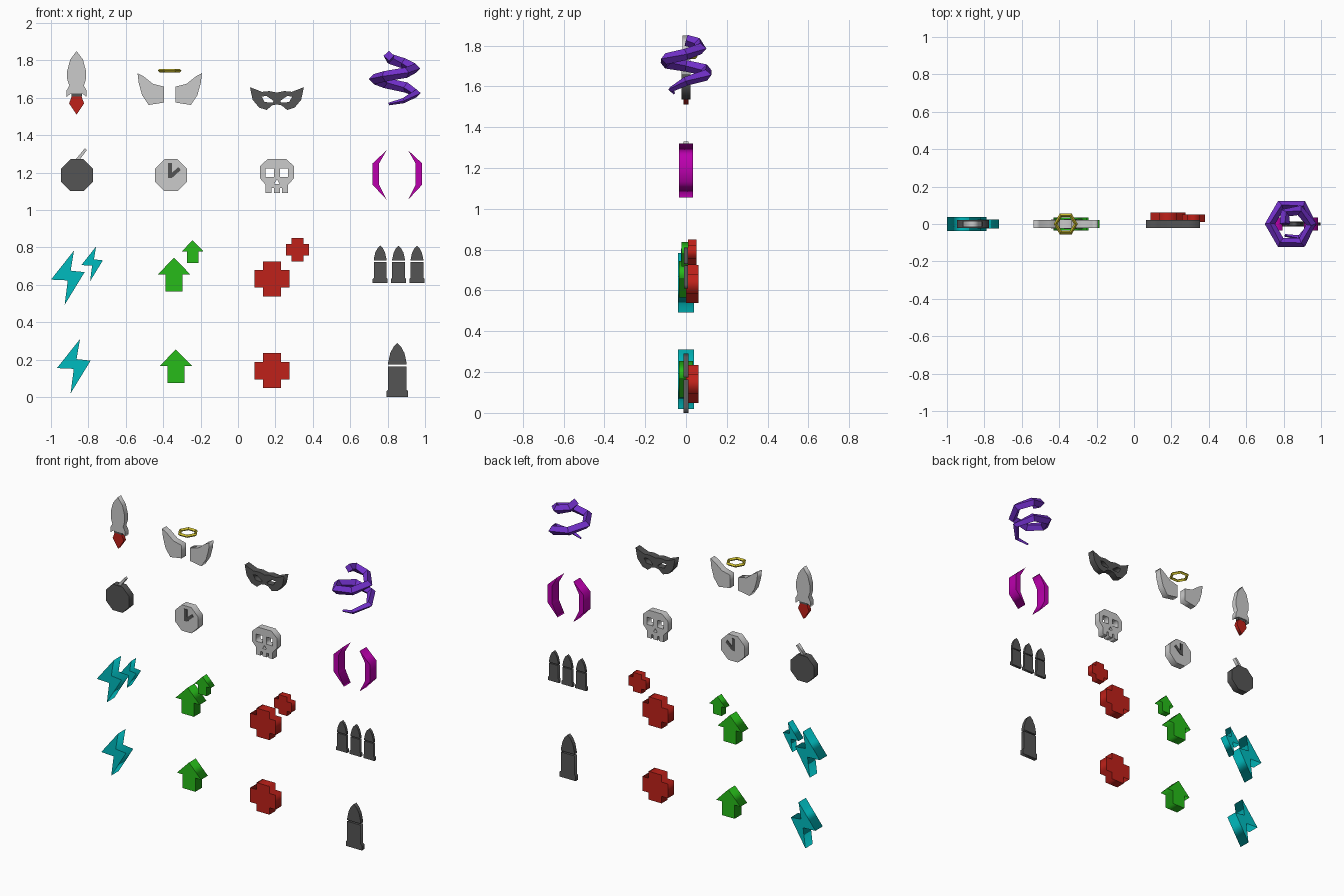
import bpy, math

if "Cube" in bpy.data.objects:
    bpy.data.objects.remove(bpy.data.objects["Cube"])

COL = {"teal": (0.0, 0.5, 0.52), "green": (0.02, 0.5, 0.01), "red": (0.52, 0.015, 0.01),
       "dark": (0.09, 0.09, 0.09), "purple": (0.17, 0.03, 0.6), "magenta": (0.5, 0.0, 0.42),
       "yellow": (0.65, 0.55, 0.03)}
MATS = {}
for key, c in COL.items():
    MATS[key] = bpy.data.materials.new(key)
    MATS[key].diffuse_color = (*c, 1)


def curve_object(name, curve, color):
    """Link a curve, colour it and turn it into a mesh."""
    ob = bpy.data.objects.new(name, curve)
    bpy.context.collection.objects.link(ob)
    if color:
        curve.materials.append(MATS[color])
    bpy.ops.object.select_all(action='DESELECT')
    ob.select_set(True)
    bpy.context.view_layer.objects.active = ob
    return ob


def to_mesh():
    bpy.ops.object.convert(target='MESH')


def plate(name, outlines, at=(0, 0), half=0.022, y=0.0, color=None, s=0.01):
    """Extruded x/z outline (hundredths of a unit); further outlines are holes."""
    cu = bpy.data.curves.new(name, 'CURVE')
    cu.dimensions = '2D'
    cu.fill_mode = 'BOTH'
    cu.extrude = half
    for pts in outlines:
        sp = cu.splines.new('POLY')
        sp.points.add(len(pts) - 1)
        for p, (u, v) in zip(sp.points, pts):
            p.co = (u * s, v * s, 0, 1)
        sp.use_cyclic_u = True
    ob = curve_object(name, cu, color)
    ob.location = (at[0], y, at[1])
    ob.rotation_euler = (math.pi / 2, 0, 0)
    to_mesh()


def flip(pts):
    return [(-u, v) for u, v in reversed(pts)]


def sym(half):
    """Close a right-hand half profile by mirroring it."""
    return half + [p for p in flip(half) if p[0] != 0]


def box(x0, x1, z0, z1):
    return [(x0, z0), (x1, z0), (x1, z1), (x0, z1)]


# lightning bolts
BOLT = [(0.8, 14.5), (-11.5, -1), (-2.5, -1.4), (-4.2, -14.5), (6.5, 3), (-1, 3.8)]
plate("bolt", [BOLT], (-0.853, 0.165), 0.038, color="teal")
plate("bolt_pair_large", [BOLT], (-0.885, 0.638), 0.038, color="teal")
plate("bolt_pair_small", [BOLT], (-0.764, 0.712), 0.025, color="teal", s=0.0064)

# up arrows
ARROW = sym([(0, 9), (8.8, 0), (4.6, 0), (4.6, -9)])
plate("arrow", [ARROW], (-0.332, 0.165), 0.035, color="green")
plate("arrow_pair_large", [ARROW], (-0.342, 0.655), 0.035, color="green")
plate("arrow_pair_small", [ARROW], (-0.243, 0.778), 0.022, color="green", s=0.0067)

# crosses
CROSS = sym([(4.7, 9.3), (4.7, 4.7), (9.3, 4.7), (9.3, -4.7), (4.7, -4.7), (4.7, -9.3)])
plate("cross", [CROSS], (0.182, 0.142), 0.031, 0.03, "red")
plate("cross_pair_large", [CROSS], (0.182, 0.632), 0.031, 0.03, "red")
plate("cross_pair_small", [CROSS], (0.318, 0.788), 0.021, 0.031, "red", 0.0067)

# bullets: case with rim, and a separate tip
CASE = sym([(4.9, 16.4), (4.9, 4), (5.8, 3.2), (5.8, 0)])
TIP = sym([(0, 29), (2, 27), (3.8, 23.5), (4.9, 18.5), (4.9, 17.3)])
for name, x, z, s in [("bullet", 0.852, 0, 0.01)] + [
        ("bullet_row_%d" % i, 0.76 + 0.0985 * i, 0.61, 0.0069) for i in range(3)]:
    half = 1.25 * s
    plate(name + "_case", [CASE], (x, z), half, color="dark", s=s)
    plate(name + "_tip", [TIP], (x, z), half, color="dark", s=s)

# bomb and clock share an octagon
OCT = [(9.2 * math.cos(math.radians(22.5 + 45 * i)),
        9.2 * math.sin(math.radians(22.5 + 45 * i))) for i in range(8)]
plate("bomb", [OCT], (-0.861, 1.187), color="dark")
plate("fuse", [[(-1, 8), (4.2, 14.3), (5.3, 13.4), (1.2, 8)]], (-0.861, 1.187), 0.012)
plate("clock", [OCT], (-0.358, 1.187), 0.024)
plate("clock_hands", [[(-1.6, 6.4), (0.6, 6.4), (0.6, 1.4), (4, 4.3), (5.2, 2.7),
                       (0.5, -1.5), (-1.6, -1.5)]], (-0.358, 1.187), 0.027, color="dark")

# skull with eye and nose holes
SKULL = sym([(5, 127.2), (9.1, 123.5), (9.1, 117), (6, 113.5), (6, 109), (2.8, 109),
             (2.8, 111.8), (1.6, 111.8), (1.6, 109)])
EYE = [(6, 122.3), (1.6, 122.3), (1.6, 117.6), (6, 117.6)]
plate("skull", [SKULL, EYE, flip(EYE), [(0, 116.5), (1.4, 114), (-1.4, 114)]], (0.208, 0))

# brackets
BRACKET = [(5.7, 132), (13.2, 125), (13.2, 113.5), (5.7, 105.5), (9.7, 113.5), (9.7, 125)]
plate("bracket_right", [BRACKET], (0.852, 0), 0.035, color="magenta")
plate("bracket_left", [flip(BRACKET)], (0.852, 0), 0.035, color="magenta")

# rocket
plate("rocket_body", [sym([(0, 185), (3.4, 180.5), (5, 174.5), (5, 170), (3.9, 166.5),
                           (5.3, 164), (5.3, 160.5), (3.2, 162.2)])], (-0.863, 0), 0.017)
plate("rocket_nozzle", [box(-2.8, 2.8, 160.8, 162.2)], (-0.863, 0), 0.013, color="dark")
plate("rocket_flame", [sym([(2.6, 160.8), (4, 157), (0, 151)])], (-0.863, 0), 0.012,
      color="red")

# wings and halo
WING = [(17.2, 173.2), (14, 171.5), (9, 167.5), (3, 166), (3, 157.5), (11.3, 156.2),
        (14.8, 161.5), (16.6, 168)]
plate("wing_right", [WING], (-0.365, 0))
plate("wing_left", [flip(WING)], (-0.365, 0))
bpy.ops.mesh.primitive_torus_add(major_segments=6, minor_segments=4, major_radius=0.054,
                                 minor_radius=0.01, location=(-0.365, 0, 1.745))
bpy.context.object.name = "halo"
bpy.context.object.data.materials.append(MATS["yellow"])
bpy.ops.object.shade_flat()

# mask with eye holes
MASK = sym([(0, 162.8), (4, 163.6), (8, 163.2), (14.4, 165.7), (13, 159), (9.5, 154.8),
            (5.5, 153.5), (2.5, 156), (0, 156.5)])
SLIT = [(1.8, 158.4), (5.5, 161), (8.2, 160.7), (6.5, 157.7), (2.2, 157.5)]
plate("mask", [MASK, SLIT, flip(SLIT)], (0.208, 0), color="dark")

# spiral: six segments per turn, tapering at the lower end
RADII = [.035, .068, .085, .105, .113, .115, .115, .115, .115, .113, .085, .07]
HEIGHTS = [1.825, 1.81, 1.785, 1.757, 1.735, 1.715, 1.7, 1.68, 1.655, 1.625, 1.585, 1.567]
cu = bpy.data.curves.new("spiral", 'CURVE')
cu.dimensions = '3D'
cu.twist_mode = 'Z_UP'
cu.bevel_depth = 0.028
cu.bevel_resolution = 0
cu.use_fill_caps = True
sp = cu.splines.new('POLY')
sp.points.add(11)
for i, (p, r, z) in enumerate(zip(sp.points, RADII, HEIGHTS)):
    a = math.pi - i * math.pi / 3
    p.co = (0.842 + r * math.cos(a), r * math.sin(a), z, 1)
    p.radius = {9: 0.8, 10: 0.5, 11: 0.25}.get(i, 1)
sp.use_smooth = False
curve_object("spiral", cu, "purple")
to_mesh()

for m in bpy.data.materials:
    if m.users and not m.is_grease_pencil:
        m.use_nodes = True
        m.node_tree.nodes["Principled BSDF"].inputs["Base Color"].default_value = m.diffuse_color
